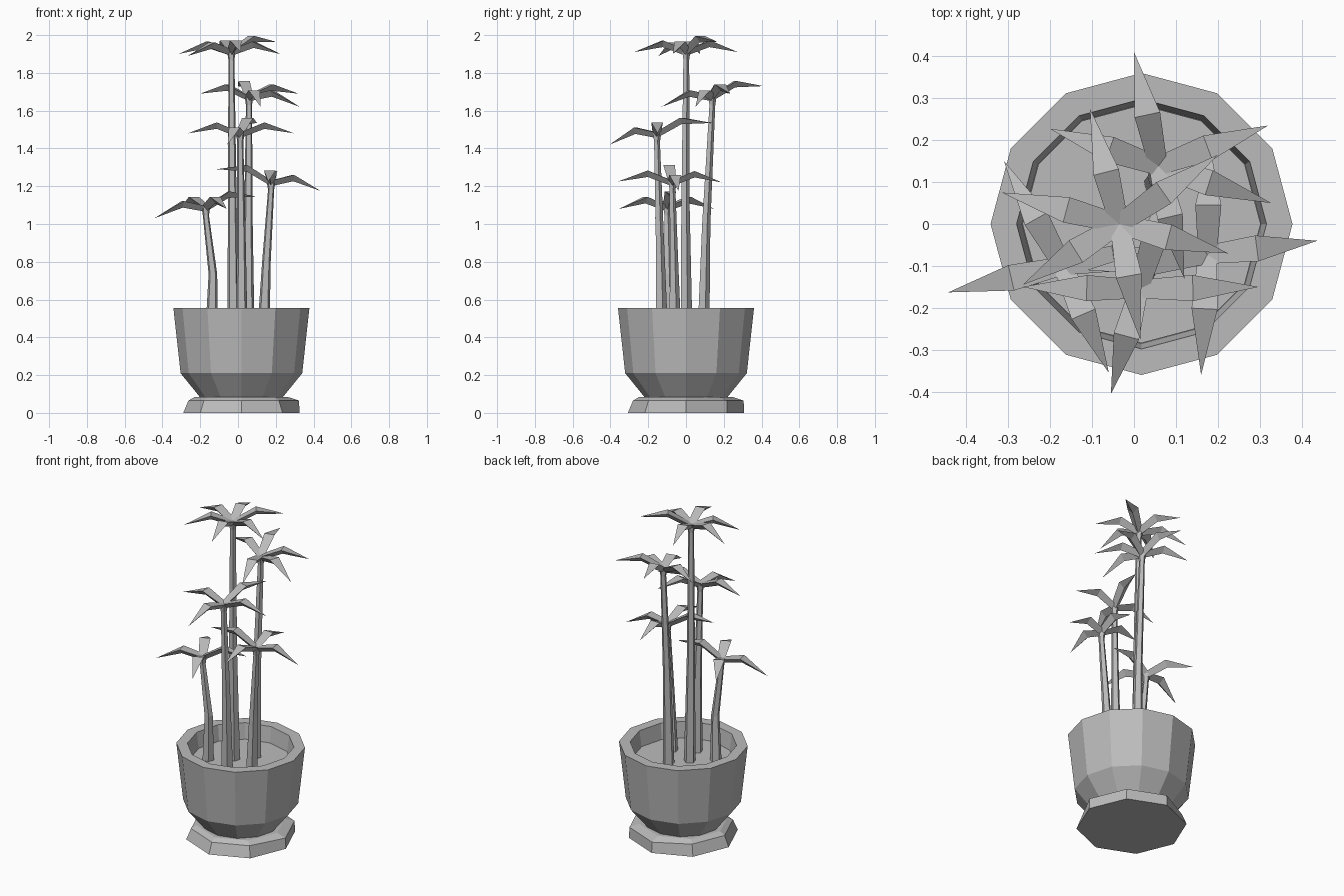
import bpy, bmesh, math
from mathutils import Vector

if "Cube" in bpy.data.objects:
    bpy.data.objects.remove(bpy.data.objects["Cube"])

grey = bpy.data.materials.new("plain grey")
grey.diffuse_color = (0.5, 0.5, 0.5, 1)
grey.use_nodes = True
grey.node_tree.nodes["Principled BSDF"].inputs["Base Color"].default_value = grey.diffuse_color


def finish(name, bm):
    bmesh.ops.recalc_face_normals(bm, faces=bm.faces)
    me = bpy.data.meshes.new(name)
    bm.to_mesh(me)
    bm.free()
    me.materials.append(grey)
    ob = bpy.data.objects.new(name, me)
    bpy.context.collection.objects.link(ob)
    return ob


def loft(bm, rings):
    """Bridge rings of points into a closed, capped solid."""
    vs = [[bm.verts.new(p) for p in r] for r in rings]
    n = len(vs[0])
    for a, b in zip(vs, vs[1:]):
        for i in range(n):
            j = (i + 1) % n
            bm.faces.new((a[i], a[j], b[j], b[i]))
    bm.faces.new(vs[0][::-1])
    bm.faces.new(vs[-1])


def ring(cx, cy, z, r, n, turn=0.0):
    return [Vector((cx + r * math.cos(turn + math.tau * i / n),
                    cy + r * math.sin(turn + math.tau * i / n), z)) for i in range(n)]


CX = 0.018

# Base: eight-sided slab, leaning in on its front-left side
bm = bmesh.new()
loft(bm, [ring(CX, 0, z, r, 8) for r, z in ((0.308, 0), (0.305, 0.065), (0.25, 0.083))])
for v in bm.verts:
    if 0.05 < v.co.z < 0.07 and v.co.x + v.co.y < 0.05:
        v.co.x = CX + (v.co.x - CX) * 0.92
        v.co.y *= 0.92
finish("base", bm)

# Pot: twelve-sided bowl with thick rim, closed inside by the soil surface
bm = bmesh.new()
profile = ((0.215, 0.078), (0.322, 0.21), (0.36, 0.555), (0.298, 0.555), (0.285, 0.455))
loft(bm, [ring(CX, 0, z, r, 12) for r, z in profile])
finish("pot", bm)

# Soil: thin disc
bm = bmesh.new()
loft(bm, [ring(CX, 0, z, 0.284, 12) for z in (0.45, 0.46)])
finish("soil", bm)


def leaf(bm, crown, tip):
    """Bent pointed leaf: flat top, keel underneath."""
    crown, tip = Vector(crown), Vector(tip)
    elbow = crown.lerp(tip, 0.45) + Vector((0, 0, 0.055))
    d = tip - crown
    side = Vector((-d.y, d.x, 0)).normalized()
    down = Vector((0, 0, -1))
    rings = []
    for p, w, k in ((crown, 0.022, 0.03), (elbow, 0.031, 0.034)):
        rings.append([bm.verts.new(q) for q in (p + side * w, p - side * w, p + down * k)])
    t = bm.verts.new(tip)
    a, b = rings
    bm.faces.new(a)
    for i in range(3):
        j = (i + 1) % 3
        bm.faces.new((a[i], a[j], b[j], b[i]))
        bm.faces.new((b[i], b[j], t))


# Plants: foot (x, y), bend (x, y), crown (x, y, z), leaf tips
plants = [
    ((-0.025, 0.0), (-0.03, -0.005), (-0.035, 0.0, 1.92),
     [(-0.315, 0.075, 1.9), (-0.105, 0.275, 1.91), (0.2, 0.165, 1.965),
      (0.225, -0.07, 1.9), (0.015, -0.275, 1.91), (-0.265, -0.145, 1.89)]),
    ((0.055, 0.09), (0.055, 0.105), (0.058, 0.138, 1.68),
     [(0.0, 0.41, 1.73), (0.32, 0.235, 1.69), (0.327, 0.05, 1.62),
      (0.12, -0.13, 1.62), (-0.2, 0.227, 1.69)]),
    ((0.018, -0.13), (0.018, -0.14), (0.012, -0.155, 1.485),
     [(-0.265, -0.15, 1.48), (0.297, -0.15, 1.48), (-0.055, -0.405, 1.42),
      (0.1, 0.137, 1.535)]),
    ((0.135, -0.06), (0.15, -0.065), (0.175, -0.073, 1.23),
     [(-0.112, -0.11, 1.29), (0.437, -0.04, 1.175), (0.16, -0.36, 1.225),
      (0.18, 0.19, 1.22)]),
    ((-0.14, -0.09), (-0.133, -0.095), (-0.17, -0.1, 1.095),
     [(-0.443, -0.163, 1.03), (-0.31, 0.15, 1.08), (-0.06, -0.355, 1.08),
      (0.1, -0.06, 1.145)]),
]

for n, (foot, bend, crown, tips) in enumerate(plants, 1):
    # Stem: tapering five-sided trunk
    bm = bmesh.new()
    z0, z1 = 0.44, crown[2]
    loft(bm, [ring(*foot, z0, 0.034, 5, 0.3),
              ring(*bend, z0 + (z1 - z0) * 0.45, 0.024, 5, 0.3),
              ring(crown[0], crown[1], z1 - 0.05, 0.017, 5, 0.3),
              ring(crown[0], crown[1], z1 - 0.005, 0.024, 5, 0.3)])
    finish(f"stem_{n}", bm)
    # Crown of leaves
    bm = bmesh.new()
    for t in tips:
        leaf(bm, crown, t)
    finish(f"leaves_{n}", bm)
